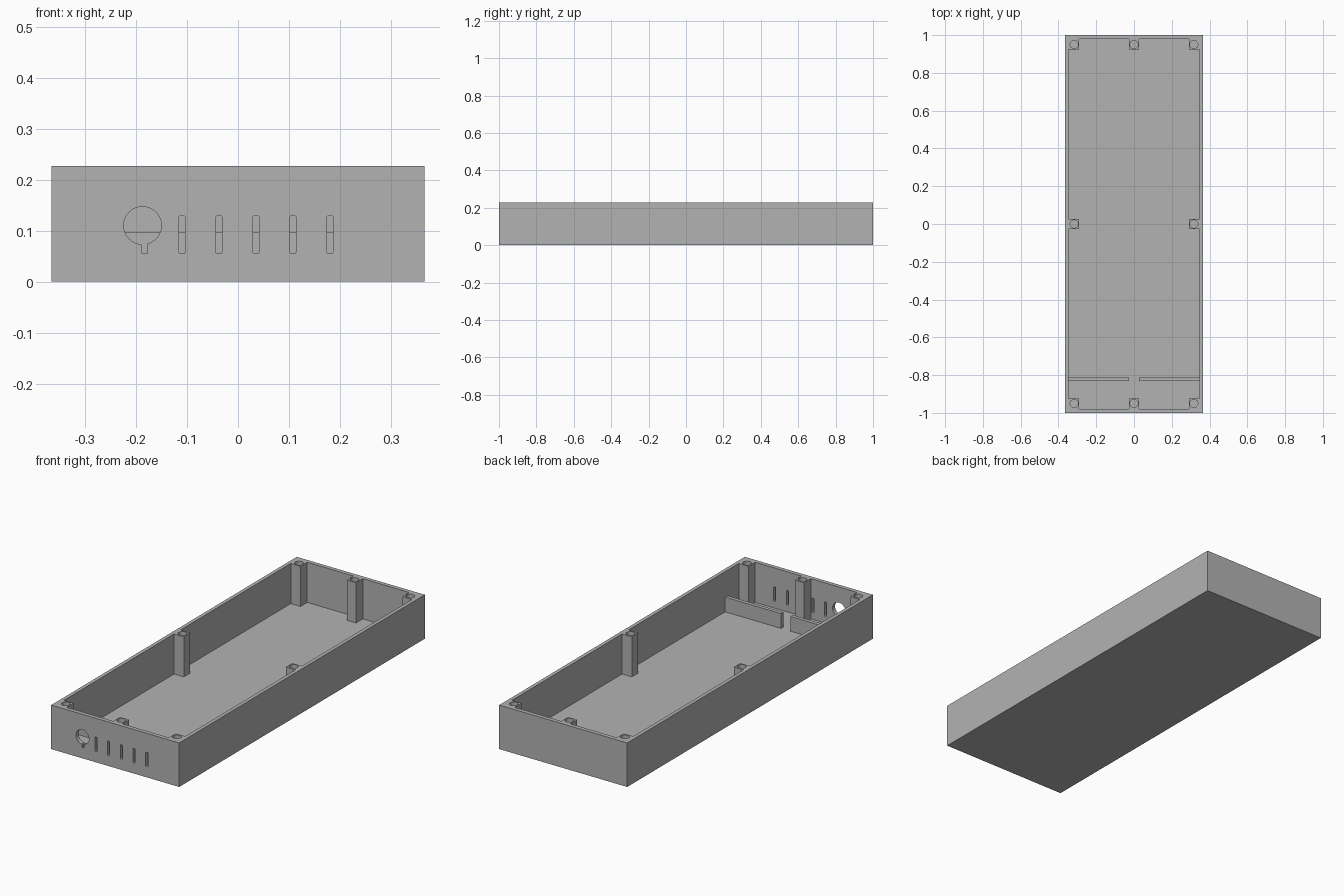
import bpy, bmesh
from mathutils import Matrix, Vector

cube = bpy.data.objects.get("Cube")
if cube:
    bpy.data.objects.remove(cube, do_unlink=True)

# Overall sizes
HX, HY, H = 0.365, 1.0, 0.227
WALL, FLOOR = 0.019, 0.02
IX, IY = HX - WALL, HY - 0.021

grey = bpy.data.materials.new("plain grey")
grey.use_nodes = True
colour = (0.45, 0.45, 0.45, 1)
grey.diffuse_color = colour
grey.node_tree.nodes["Principled BSDF"].inputs["Base Color"].default_value = colour


def finish(bm, name):
    mesh = bpy.data.meshes.new(name)
    bm.to_mesh(mesh)
    bm.free()
    mesh.materials.append(grey)
    ob = bpy.data.objects.new(name, mesh)
    bpy.context.collection.objects.link(ob)
    return ob


def box(name, low, high, round_y=0):
    """Box between two corners; round_y rounds the edges running along y."""
    low, high = Vector(low), Vector(high)
    bm = bmesh.new()
    bmesh.ops.create_cube(bm, size=1)
    bmesh.ops.scale(bm, vec=high - low, verts=bm.verts)
    bmesh.ops.translate(bm, vec=(low + high) / 2, verts=bm.verts)
    if round_y:
        edges = [e for e in bm.edges
                 if abs(e.verts[0].co.y - e.verts[1].co.y) > 0.01]
        bmesh.ops.bevel(bm, geom=edges, offset=round_y, segments=3,
                        profile=0.5, affect='EDGES')
    return finish(bm, name)


def cylinder(name, centre, radius, depth, along_y=False):
    bm = bmesh.new()
    turn = Matrix.Rotation(1.5708 if along_y else 0, 4, 'X')
    bmesh.ops.create_cone(bm, cap_ends=True, segments=32, radius1=radius,
                          radius2=radius, depth=depth,
                          matrix=Matrix.Translation(centre) @ turn)
    return finish(bm, name)


def cut(target, tools):
    """Subtract each tool from the target and discard the tools."""
    for tool in tools:
        mod = target.modifiers.new("cut", 'BOOLEAN')
        mod.operation, mod.solver, mod.object = 'DIFFERENCE', 'EXACT', tool
    graph = bpy.context.evaluated_depsgraph_get()
    mesh = bpy.data.meshes.new_from_object(target.evaluated_get(graph))
    target.modifiers.clear()
    target.data = mesh
    for tool in tools:
        bpy.data.objects.remove(tool, do_unlink=True)


# Screw positions: four corners and the middle of each side
SX, SY = 0.317, 0.95
screws = [(i * SX, j * SY) for i in (-1, 0, 1) for j in (-1, 0, 1) if i or j]

# Hollow space, leaving a square post standing around every screw
cavity = box("cavity", (-IX, -IY, FLOOR), (IX, IY, H + 0.1))
posts = []
for x, y in screws:
    rx, ry = 0.026, 0.026
    low = [x - rx, y - ry, -0.1]
    high = [x + rx, y + ry, H + 0.3]
    for axis, pos in enumerate((x, y)):
        if pos > 0:
            high[axis] += 0.1
        elif pos < 0:
            low[axis] -= 0.1
    posts.append(box("post", low, high))
cut(cavity, posts)

# Tray body
tray = box("enclosure_tray", (-HX, -HY, 0), (HX, HY, H))
cut(tray, [cavity])

# Screw holes in the posts
cut(tray, [cylinder("screw_hole", (x, y, H), 0.021, 0.2) for x, y in screws])

# Front wall: round port with a small notch, and a row of vent slots
Y0, Y1 = -HY - 0.05, -IY + 0.01
openings = [cylinder("port", (-0.187, -HY, 0.11), 0.037, 0.08, True),
            box("notch", (-0.189, Y0, 0.055), (-0.177, Y1, 0.09), 0.002)]
for i in range(5):
    x = -0.11 + i * 0.0725
    openings.append(box("slot", (x - 0.006, Y0, 0.055),
                        (x + 0.006, Y1, 0.129), 0.003))
cut(tray, openings)

# Low divider ribs with a central gap
for name, x0, x1 in (("divider_right", -IX - 0.005, -0.027),
                     ("divider_left", 0.027, IX + 0.005)):
    box(name, (x0, -0.832, FLOOR - 0.005), (x1, -0.813, 0.096))
